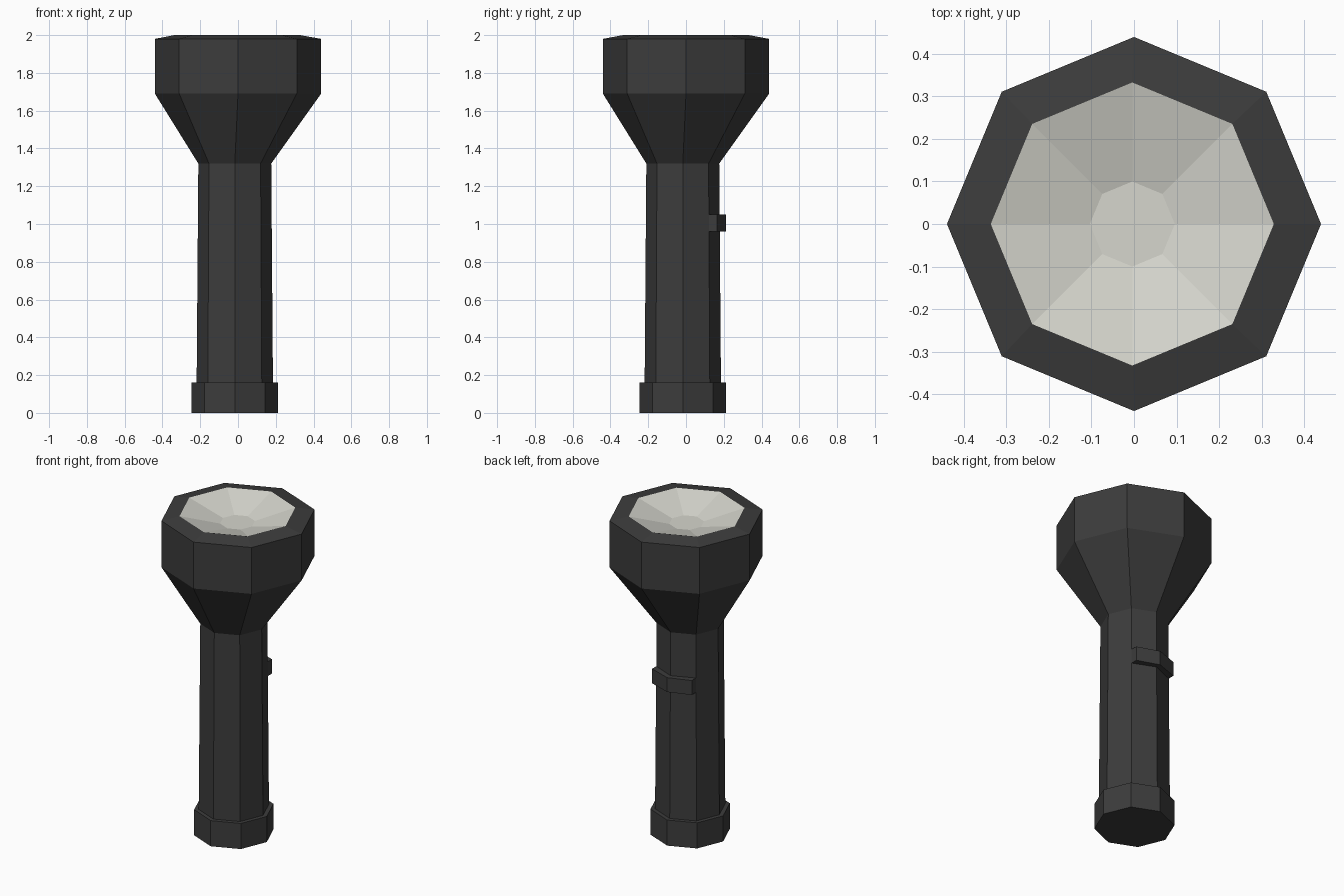
import bpy, bmesh, math

if "Cube" in bpy.data.objects:
    bpy.data.objects.remove(bpy.data.objects["Cube"])

SIDES = 8
OFF = -0.017  # handle sits slightly off the head's axis


def material(name, rgb):
    m = bpy.data.materials.new(name)
    m.diffuse_color = (*rgb, 1)
    m.use_nodes = True
    m.node_tree.nodes["Principled BSDF"].inputs["Base Color"].default_value = m.diffuse_color
    return m


black = material("black_plastic", (0.045, 0.045, 0.045))
silver = material("pale_reflector", (0.67, 0.67, 0.61))


def corner(r, cx, cy, z, i):
    a = 2 * math.pi * i / SIDES
    return (cx + r * math.cos(a), cy + r * math.sin(a), z)


def finish(name, bm, mat, recalc=True):
    if recalc:
        bmesh.ops.recalc_face_normals(bm, faces=bm.faces)
    me = bpy.data.meshes.new(name)
    bm.to_mesh(me)
    bm.free()
    me.materials.append(mat)
    ob = bpy.data.objects.new(name, me)
    bpy.context.collection.objects.link(ob)
    return ob


def loft(name, rings, mat, cap_start=False, cap_end=False):
    """Octagonal rings (radius, centre x, centre y, z), joined from bottom to top."""
    bm = bmesh.new()
    loops = [[bm.verts.new(corner(*r, i)) for i in range(SIDES)] for r in rings]
    for a, b in zip(loops, loops[1:]):
        for i in range(SIDES):
            j = (i + 1) % SIDES
            bm.faces.new((a[i], a[j], b[j], b[i]))
    if cap_start:
        bm.faces.new(loops[0][::-1])
    if cap_end:
        bm.faces.new(loops[-1])
    return finish(name, bm, mat, recalc=False)


# Tail cap, tapered handle and flared head with bevelled rim
loft("tail_cap", [(0.228, OFF, OFF, 0), (0.228, OFF, OFF, 0.16)], black, True, True)
loft("handle", [(0.202, OFF, OFF, 0.16), (0.193, OFF, OFF, 1.32)], black)
loft("head", [(0.193, OFF, OFF, 1.32), (0.44, 0, 0, 1.69),
              (0.44, 0, 0, 1.98), (0.333, -0.004, 0, 2.0)], black)

# Shallow dish inside the rim (listed from rim inward, so faces point up)
loft("reflector", [(0.333, -0.004, 0, 2.0), (0.10, -0.004, 0, 1.935)], silver, False, True)

# Switch: raised pad wrapped over the two rear faces of the handle
bm = bmesh.new()
inner, outer = [], []
for z in (0.96, 1.05):
    pts = [corner(0.194, OFF, OFF, z, i) for i in (1, 2, 3)]
    inner.append([bm.verts.new(p) for p in pts])
    outer.append([bm.verts.new((p[0], p[1] + d, z)) for p, d in zip(pts, (0.043, 0.034, 0.043))])
for k in (0, 1):
    bm.faces.new((outer[0][k], outer[0][k + 1], outer[1][k + 1], outer[1][k]))
    bm.faces.new((inner[0][k], inner[0][k + 1], inner[1][k + 1], inner[1][k]))
    for s in (0, 1):
        bm.faces.new((inner[s][k], inner[s][k + 1], outer[s][k + 1], outer[s][k]))
for e in (0, 2):
    bm.faces.new((inner[0][e], outer[0][e], outer[1][e], inner[1][e]))
finish("switch", bm, black)
